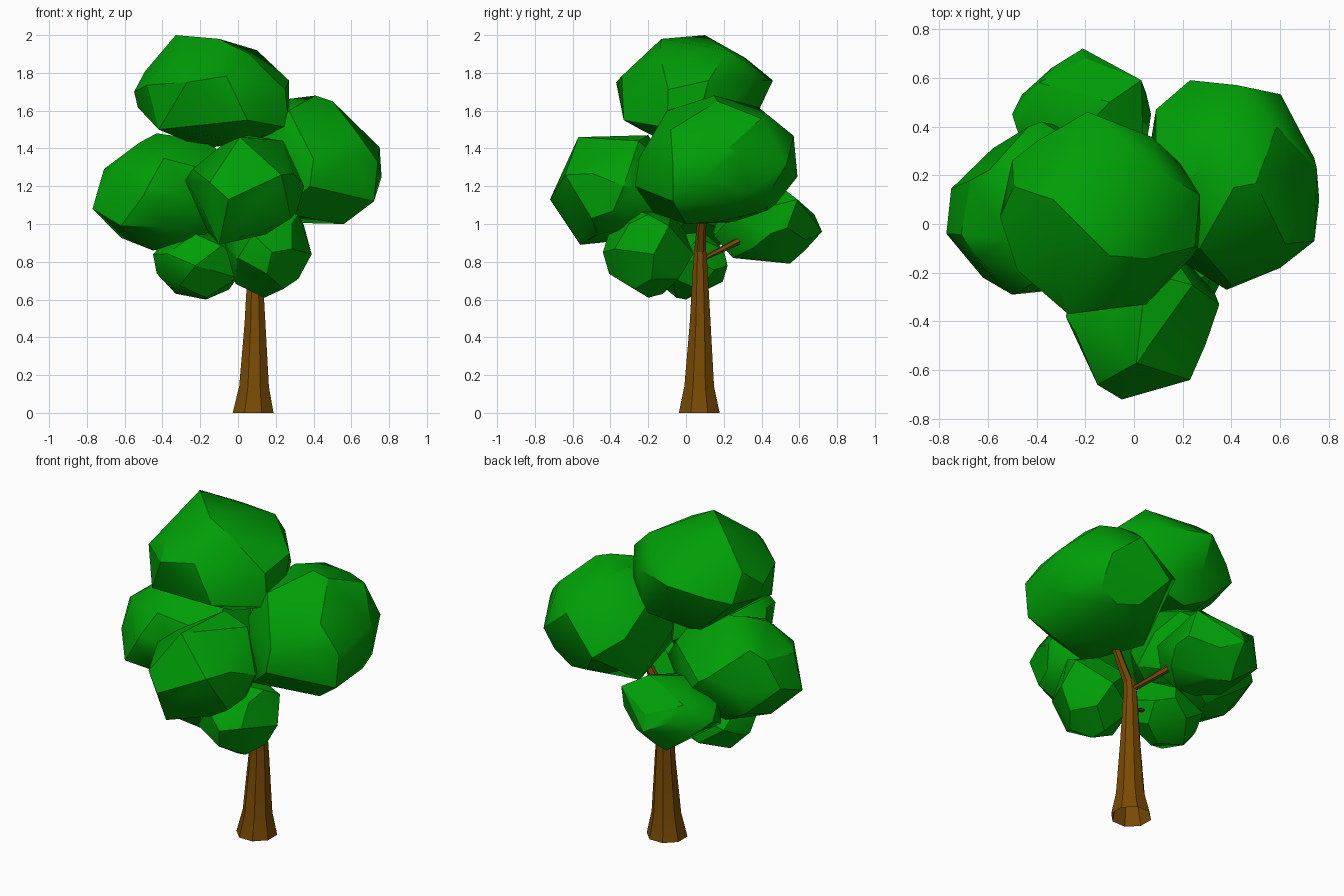
import bpy, bmesh, math, random
from mathutils import Vector

if "Cube" in bpy.data.objects:
    bpy.data.objects.remove(bpy.data.objects["Cube"])


def make_material(name, rgb):
    mat = bpy.data.materials.new(name)
    mat.use_nodes = True
    mat.diffuse_color = (*rgb, 1)
    mat.node_tree.nodes["Principled BSDF"].inputs["Base Color"].default_value = (*rgb, 1)
    return mat


leaf_green = make_material("leaf_green", (0.0, 0.34, 0.002))
bark_brown = make_material("bark_brown", (0.19, 0.069, 0.001))


def finish(name, bm, mat, angle):
    bmesh.ops.recalc_face_normals(bm, faces=bm.faces)
    mesh = bpy.data.meshes.new(name)
    bm.to_mesh(mesh)
    bm.free()
    mesh.materials.append(mat)
    obj = bpy.data.objects.new(name, mesh)
    bpy.context.collection.objects.link(obj)
    bpy.ops.object.select_all(action="DESELECT")
    obj.select_set(True)
    bpy.context.view_layer.objects.active = obj
    bpy.ops.object.shade_smooth_by_angle(angle=math.radians(angle))


def leaf_clump(name, low, high, corners, seed, count=22):
    """Faceted clump: hull of a jittered ellipsoid filling a box, plus key corners."""
    rng = random.Random(seed)
    low, high = Vector(low), Vector(high)
    turn, golden = rng.uniform(0, math.tau), math.pi * (3 - math.sqrt(5))
    points = []
    for i in range(count):
        z = 1 - (2 * i + 1) / count
        r, a = math.sqrt(1 - z * z), turn + i * golden + rng.uniform(-0.2, 0.2)
        points.append(Vector((r * math.cos(a), r * math.sin(a), z)))
    # stretch the points to fill the box exactly
    for k in range(3):
        values = [p[k] for p in points]
        a, b = min(values), max(values)
        for p in points:
            p[k] = low[k] + (p[k] - a) / (b - a) * (high[k] - low[k])
    bm = bmesh.new()
    for p in points + [Vector(c) for c in corners]:
        bm.verts.new(p)
    hull = bmesh.ops.convex_hull(bm, input=bm.verts)
    loose = {v for v in hull["geom_interior"] + hull["geom_unused"]
             if isinstance(v, bmesh.types.BMVert)}
    bmesh.ops.delete(bm, geom=list(loose), context="VERTS")
    # merge nearly flat triangles into broad facets
    bmesh.ops.dissolve_limit(bm, angle_limit=math.radians(9),
                             verts=bm.verts, edges=bm.edges)
    finish(name, bm, leaf_green, 30)


def limb(name, rings, sides):
    """Tapered limb through (x, y, z, radius) rings, open at its root."""
    bm = bmesh.new()
    loops = []
    for i, (x, y, z, radius) in enumerate(rings):
        before, after = rings[max(i - 1, 0)], rings[min(i + 1, len(rings) - 1)]
        axis = Vector(after[:3]) - Vector(before[:3])
        tilt = Vector((0, 0, 1)).rotation_difference(axis)
        loop = []
        for s in range(sides):
            a = math.tau * (s + 0.5) / sides
            offset = Vector((math.cos(a), math.sin(a), 0)) * radius
            if i:
                offset = tilt @ offset
            loop.append(bm.verts.new(Vector((x, y, z)) + offset))
        loops.append(loop)
    for a, b in zip(loops, loops[1:]):
        for s in range(sides):
            t = (s + 1) % sides
            bm.faces.new((a[s], a[t], b[t], b[s]))
    bm.faces.new(loops[-1])
    finish(name, bm, bark_brown, 25)


# Trunk and branches
limb("trunk", [(0.08, 0.07, 0, 0.117), (0.085, 0.07, 0.14, 0.085),
               (0.09, 0.075, 0.47, 0.06), (0.09, 0.075, 0.8, 0.04),
               (0.1, 0.075, 0.88, 0.032)], 8)
limb("upper_branch", [(0.1, 0.075, 0.85, 0.032), (0.16, 0.08, 0.96, 0.026),
                      (0.24, 0.09, 1.1, 0.022)], 6)
limb("back_branch", [(0.09, 0.08, 0.81, 0.026), (-0.02, 0.28, 0.91, 0.02),
                     (-0.1, 0.38, 0.96, 0.016)], 6)
limb("low_branch", [(0.09, 0.07, 0.7, 0.02), (-0.1, 0.04, 0.76, 0.014)], 6)

# Leaf clumps
leaf_clump("top_clump", (-0.53, -0.34, 1.45), (0.25, 0.37, 1.95), [
    (-0.33, 0.1, 2.0), (-0.1, -0.13, 1.98), (-0.19, 0.46, 1.76), (0.1, 0.22, 1.92),
    (0.27, 0.12, 1.76), (0.27, -0.1, 1.51), (-0.27, -0.37, 1.75),
    (0.05, -0.33, 1.55), (-0.55, 0.03, 1.7), (-0.42, -0.24, 1.5),
    (-0.3, 0.28, 1.45), (0.1, 0.25, 1.44), (0.05, -0.12, 1.44),
    (-0.18, 0.22, 1.4), (-0.5, 0.26, 1.65), (0.27, 0.05, 1.5)], 1)
leaf_clump("left_clump", (0.03, -0.25, 1.01), (0.75, 0.57, 1.65), [
    (0.41, 0.15, 1.68), (0.46, 0.44, 1.57), (0.23, 0.59, 1.25), (0.09, 0.47, 1.36),
    (0.74, 0.27, 1.38), (0.76, 0.1, 1.25), (0.72, -0.07, 1.12), (0.38, -0.27, 1.2),
    (0.6, -0.18, 1.35), (0.56, 0.0, 1.0), (0.27, -0.1, 1.6), (0.6, 0.43, 1.15),
    (0.14, 0.25, 1.01), (0.35, 0.47, 1.1), (0.22, -0.17, 1.06),
    (0.68, 0.25, 1.11), (0.74, -0.07, 1.33), (0.25, 0.2, 1.66)], 2)
leaf_clump("right_clump", (-0.75, -0.28, 0.87), (0.0, 0.4, 1.46), [
    (-0.77, -0.04, 1.08), (-0.67, 0.18, 1.32), (-0.43, 0.05, 1.48),
    (-0.38, 0.42, 1.2), (-0.62, -0.22, 0.99), (-0.5, -0.29, 1.15),
    (-0.58, 0.31, 1.15), (-0.45, 0.0, 0.86), (-0.22, 0.1, 1.45),
    (-0.64, -0.14, 1.31)], 3)
leaf_clump("front_clump", (-0.24, -0.66, 0.92), (0.33, -0.06, 1.44), [
    (0.01, -0.57, 1.46), (-0.15, -0.66, 1.22), (0.23, -0.64, 1.26),
    (-0.05, -0.72, 1.13), (-0.1, -0.56, 0.89), (0.35, -0.33, 1.2),
    (0.24, -0.25, 1.44), (-0.28, -0.38, 1.23), (0.28, -0.5, 1.03),
    (0.05, -0.2, 1.47)], 4)
leaf_clump("back_clump", (-0.48, 0.13, 0.81), (0.05, 0.64, 1.17), [
    (-0.21, 0.72, 0.96), (0.03, 0.59, 1.13), (-0.39, 0.58, 1.12),
    (-0.5, 0.45, 1.0), (-0.25, 0.55, 0.79), (0.07, 0.45, 0.95),
    (-0.1, 0.5, 1.2), (-0.1, 0.25, 0.82), (-0.2, 0.68, 1.05),
    (-0.22, 0.63, 0.86)], 5, 18)
leaf_clump("lower_front_clump", (-0.07, -0.41, 0.63), (0.35, 0.04, 1.08), [
    (0.39, -0.17, 0.84), (0.32, -0.18, 0.71), (0.14, -0.2, 0.61),
    (0.18, -0.44, 0.85), (0.32, -0.2, 1.05), (0.35, -0.09, 0.99),
    (0.0, -0.39, 0.82)], 6, 18)
leaf_clump("lower_right_clump", (-0.43, -0.2, 0.61), (0.03, 0.2, 0.97), [
    (-0.45, -0.05, 0.84), (-0.41, 0.05, 0.74), (-0.17, 0.0, 0.6),
    (-0.12, 0.22, 0.78)], 7, 18)
